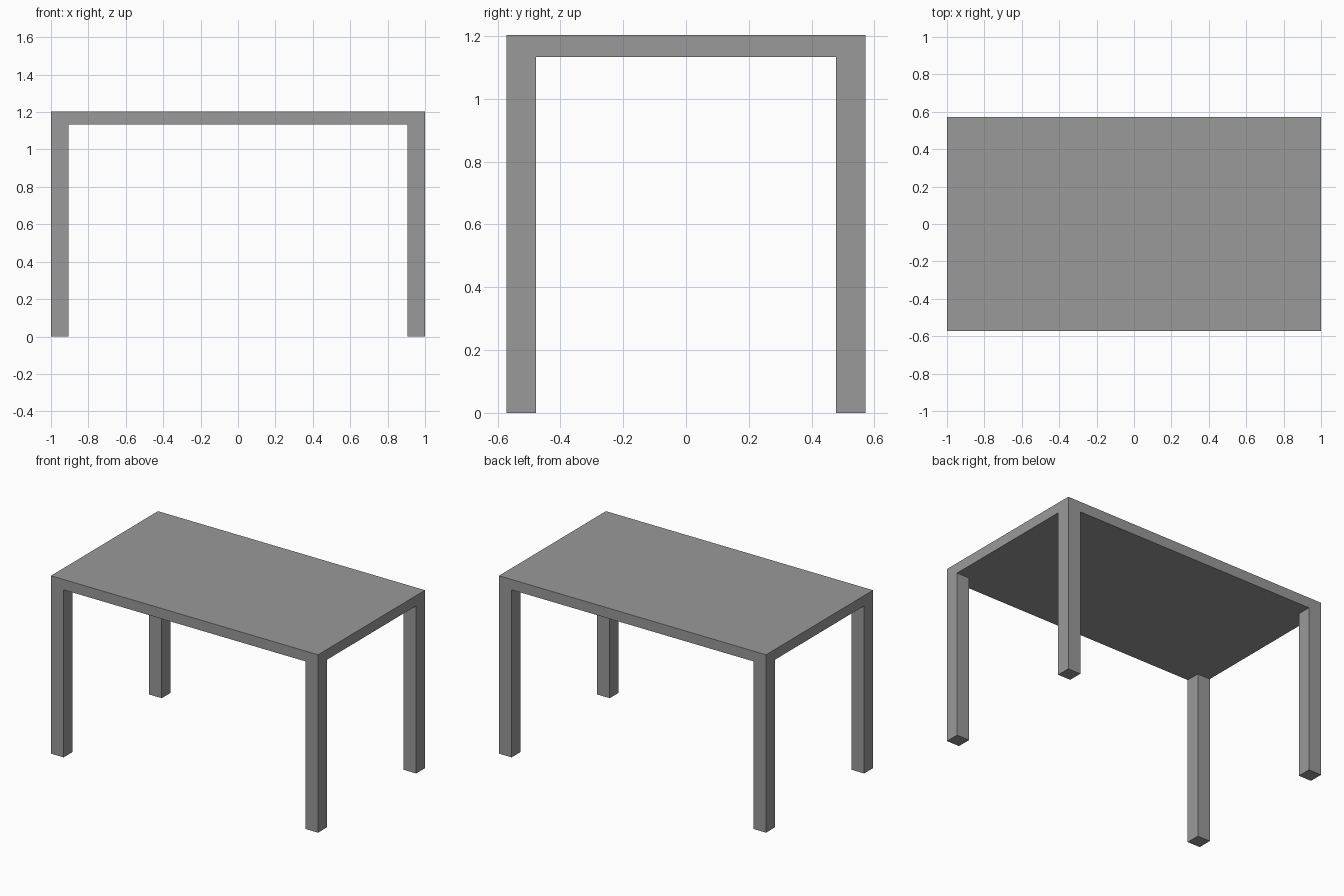
import bpy

cube = bpy.data.objects.get("Cube")
if cube:
    bpy.data.objects.remove(cube, do_unlink=True)

HALF_X, HALF_Y = 1.0, 0.572
HEIGHT, THICK = 1.204, 0.07
LEG = 0.095

grey = bpy.data.materials.new("mid_grey")
grey.use_nodes = True
colour = (0.32, 0.32, 0.32, 1)
grey.diffuse_color = colour
grey.node_tree.nodes["Principled BSDF"].inputs["Base Color"].default_value = colour


def box(name, centre, size):
    bpy.ops.mesh.primitive_cube_add(size=1, location=centre)
    obj = bpy.context.object
    obj.name = name
    obj.scale = size
    bpy.ops.object.transform_apply(location=False, rotation=False, scale=True)
    obj.data.materials.append(grey)
    return obj


# Flat slab top
box("table_top", (0, 0, HEIGHT - THICK / 2), (2 * HALF_X, 2 * HALF_Y, THICK))

# Square legs flush with the corners
leg_height = HEIGHT - THICK
for side, sx in (("left", 1), ("right", -1)):
    for end, sy in (("front", -1), ("back", 1)):
        box(f"{end}_{side}_leg",
            (sx * (HALF_X - LEG / 2), sy * (HALF_Y - LEG / 2), leg_height / 2),
            (LEG, LEG, leg_height))
